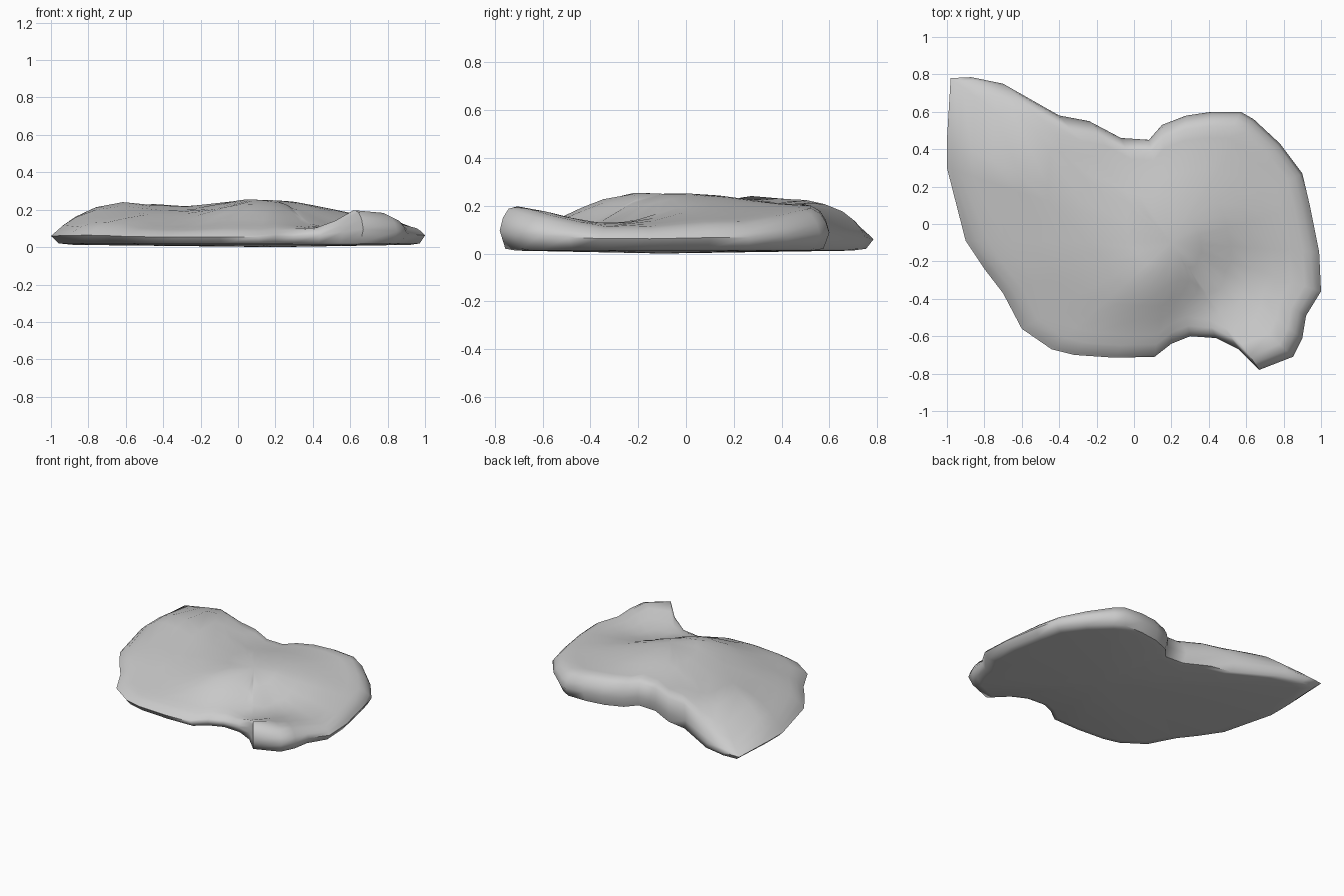
import bpy
import bmesh
from math import exp, radians

cube = bpy.data.objects.get("Cube")
if cube:
    bpy.data.objects.remove(cube, do_unlink=True)

# Plan outline of the slab, counter-clockwise
OUTLINE = [
    (1, -.36), (.99, -.15), (.94, .1), (.9, .27), (.78, .43), (.64, .56),
    (.57, .6), (.42, .6), (.28, .58), (.15, .53), (.08, .45), (-.07, .46),
    (-.24, .55), (-.4, .58), (-.7, .75), (-.87, .785), (-.98, .78),
    (-1, .45), (-1, .3), (-.9, -.09), (-.8, -.24), (-.7, -.37),
    (-.6, -.56), (-.44, -.67), (-.32, -.7), (-.1, -.715), (.11, -.71),
    (.2, -.64), (.3, -.6), (.44, -.61), (.56, -.67), (.67, -.78),
    (.85, -.71), (.9, -.61), (.92, -.49)]

# Height samples: a broad hump, a high back edge and a front knob
HEIGHTS = [
    (-.58, -.48, .1), (-.3, -.64, .09), (.1, -.64, .1), (.3, -.55, .1),
    (.47, -.48, .11), (.66, -.64, .19), (.82, -.58, .16), (.92, -.36, .115),
    (.92, -.1, .115), (.82, .25, .135), (.6, .47, .18), (.4, .5, .2),
    (.07, .38, .205), (-.3, .46, .21), (-.65, .55, .2), (-.72, .7, .14),
    (-.92, .7, .1), (-.95, .35, .12), (-.83, 0, .13), (-.76, .35, .215),
    (-.55, .1, .21), (-.4, -.2, .18), (-.2, .15, .22), (.18, -.13, .25),
    (.2, .12, .245), (.13, -.4, .2), (.48, .2, .205), (.7, 0, .16),
    (.62, -.3, .125), (-.25, -.42, .145)]


def blend(x, y, values):
    """Bell-weighted average of one value per height sample."""
    weights = [exp(-((x - sx) ** 2 + (y - sy) ** 2) / .06)
               for sx, sy, _ in HEIGHTS]
    return sum(w * v for w, v in zip(weights, values)) / sum(weights)


# Sharpen the values until the blended surface passes near the samples
levels = [sz for _, _, sz in HEIGHTS]
for _ in range(12):
    levels = [level + sz - blend(sx, sy, levels)
              for level, (sx, sy, sz) in zip(levels, HEIGHTS)]


def height(x, y):
    return blend(x, y, levels)


CENTRE_X, CENTRE_Y = .2, -.1


def ring(bm, scale, z_rule):
    verts = []
    for ox, oy in OUTLINE:
        x = CENTRE_X + (ox - CENTRE_X) * scale
        y = CENTRE_Y + (oy - CENTRE_Y) * scale
        verts.append(bm.verts.new((x, y, z_rule(x, y))))
    return verts


# Rings run from the flat underside, round the rim and over the top
bm = bmesh.new()
rings = [
    ring(bm, .9, lambda x, y: .012),
    ring(bm, .965, lambda x, y: .02),
    ring(bm, 1, lambda x, y: .03 + .3 * height(x, y)),
    ring(bm, .98, lambda x, y: .01 + .65 * height(x, y)),
    ring(bm, .945, lambda x, y: .005 + .87 * height(x, y))]
rings += [ring(bm, s, height) for s in (.89, .8, .68, .55, .4, .2)]
for low, high in zip(rings, rings[1:]):
    for i in range(len(OUTLINE)):
        j = (i + 1) % len(OUTLINE)
        bm.faces.new((low[i], low[j], high[j], high[i]))

# Close the top and the underside with fans
for edge_ring, z in ((rings[0], 0), (rings[-1], height(CENTRE_X, CENTRE_Y))):
    hub = bm.verts.new((CENTRE_X, CENTRE_Y, z))
    for i, vert in enumerate(edge_ring):
        bm.faces.new((hub, vert, edge_ring[(i + 1) % len(edge_ring)]))
bmesh.ops.recalc_face_normals(bm, faces=bm.faces)

mesh = bpy.data.meshes.new("rock_slab")
bm.to_mesh(mesh)
bm.free()
slab = bpy.data.objects.new("rock_slab", mesh)
bpy.context.collection.objects.link(slab)

# Plain stone colour
stone = bpy.data.materials.new("grey_stone")
stone.use_nodes = True
colour = (.6, .6, .6, 1)
stone.diffuse_color = colour
stone.node_tree.nodes["Principled BSDF"].inputs["Base Color"].default_value = colour
mesh.materials.append(stone)

bpy.context.view_layer.objects.active = slab
slab.select_set(True)
bpy.ops.object.shade_smooth_by_angle(angle=radians(60))
